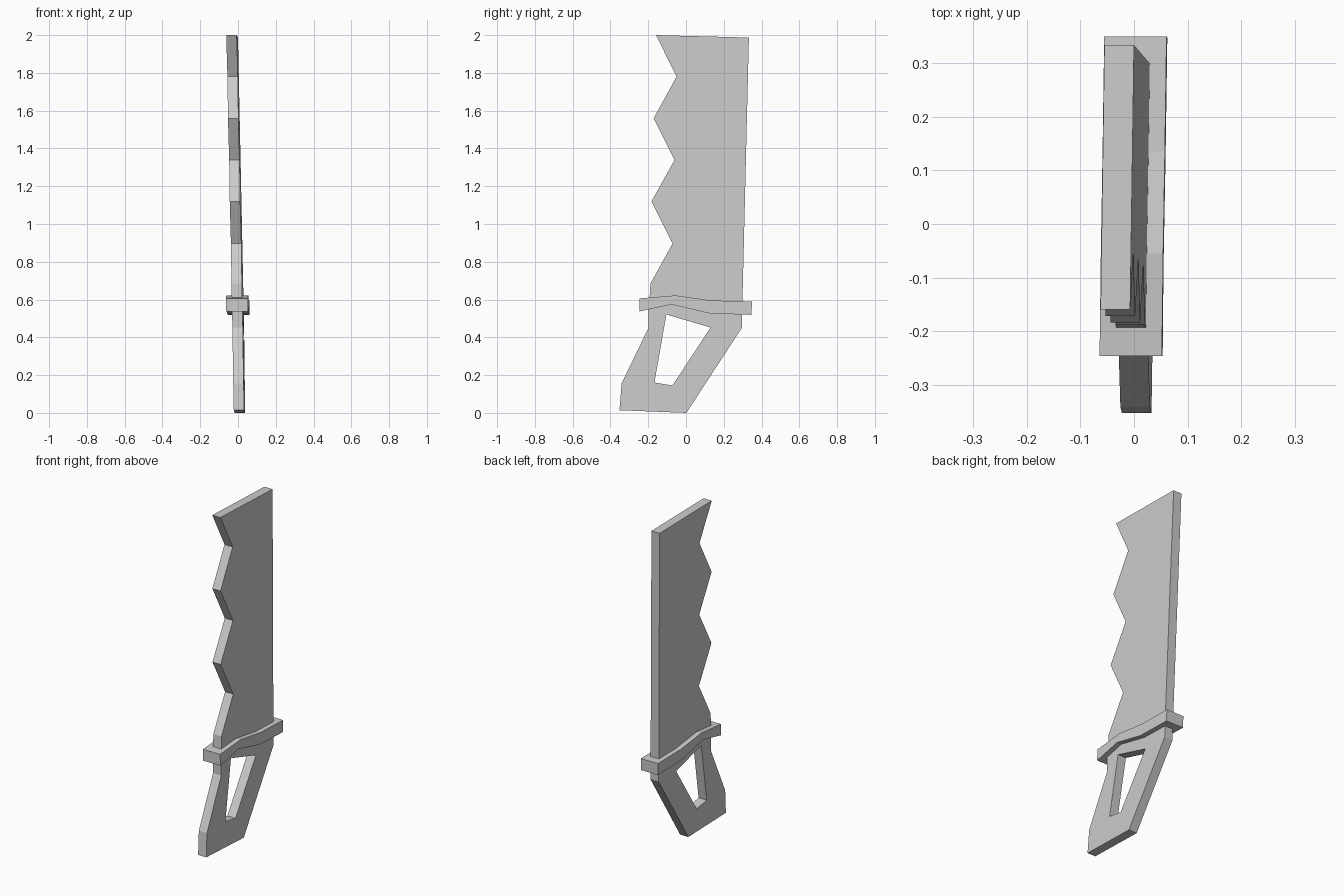
import bpy
import bmesh

cube = bpy.data.objects.get("Cube")
if cube:
    bpy.data.objects.remove(cube, do_unlink=True)

grey = bpy.data.materials.new("light grey")
grey.use_nodes = True
COLOUR = (0.6, 0.6, 0.6, 1)
grey.diffuse_color = COLOUR
grey.node_tree.nodes["Principled BSDF"].inputs["Base Color"].default_value = COLOUR


def lean(y, z):
    """Sideways position of the slightly tilted middle plane."""
    return 0.0103 + 0.014 * y - 0.0214 * z


def plate(name, loops, thickness):
    """Slab from an outline and optional holes, given as (y, z) points."""
    bm = bmesh.new()
    edges = []
    for loop in loops:
        verts = [bm.verts.new((-thickness / 2, y, z)) for y, z in loop]
        edges += [bm.edges.new((v, verts[i - 1])) for i, v in enumerate(verts)]
    bmesh.ops.triangle_fill(bm, edges=edges, use_beauty=True, normal=(1, 0, 0))
    extruded = bmesh.ops.extrude_face_region(bm, geom=bm.faces[:], use_keep_orig=True)
    moved = [g for g in extruded["geom"] if isinstance(g, bmesh.types.BMVert)]
    bmesh.ops.translate(bm, verts=moved, vec=(thickness, 0, 0))
    bmesh.ops.recalc_face_normals(bm, faces=bm.faces[:])
    for v in bm.verts:
        v.co.x += lean(v.co.y, v.co.z)
    mesh = bpy.data.meshes.new(name)
    bm.to_mesh(mesh)
    bm.free()
    mesh.materials.append(grey)
    obj = bpy.data.objects.new(name, mesh)
    bpy.context.collection.objects.link(obj)
    return obj


# Blade with a toothed front edge
teeth = [(-0.188, 0.685)]
for i in range(3):
    teeth.append((-0.071 + 0.0105 * i, 0.897 + 0.442 * i))
    teeth.append((-0.183 + 0.012 * i, 1.119 + 0.4405 * i))
blade = [(0.298, 0.56), (-0.196, 0.56)] + teeth + [(0.333, 1.987)]
plate("blade", [blade], 0.055)

# Wavy hand guard
guard = [(-0.246, 0.606), (-0.055, 0.622), (0.135, 0.595), (0.349, 0.59),
         (0.347, 0.519), (0.124, 0.527), (-0.077, 0.574), (-0.246, 0.537)]
plate("guard", [guard], 0.116)

# Slanted handle with a four-sided grip opening
handle = [(-0.198, 0.56), (-0.198, 0.452), (-0.341, 0.156), (-0.352, 0.014),
          (0.002, 0.0), (0.297, 0.452), (0.297, 0.56)]
opening = [(-0.104, 0.521), (0.13, 0.452), (-0.072, 0.145), (-0.167, 0.161)]
plate("handle", [handle, opening], 0.055)
